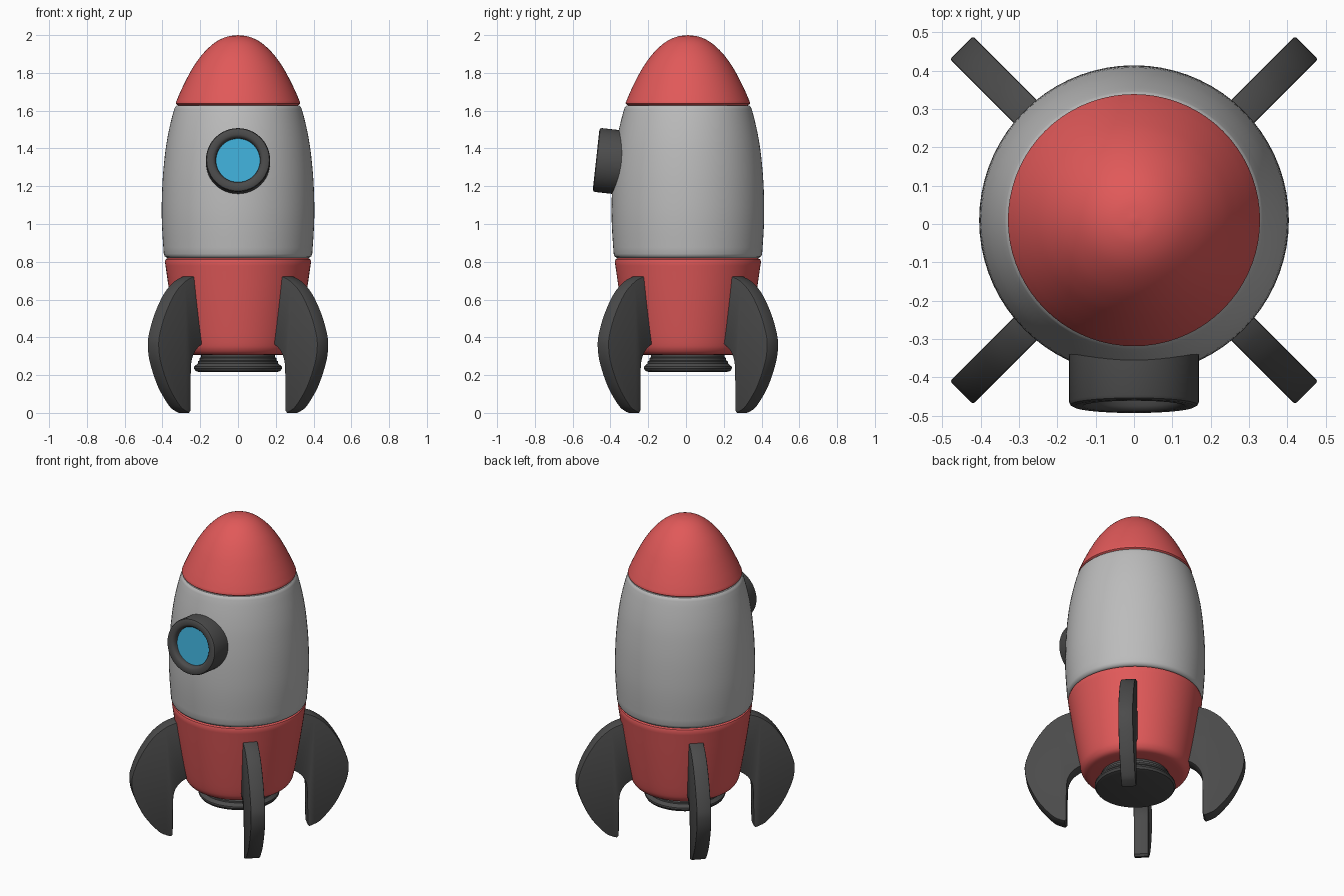
import bpy, bmesh, math
from mathutils import Matrix, Vector

if "Cube" in bpy.data.objects:
    bpy.data.objects.remove(bpy.data.objects["Cube"])

SHIFT = 0.01  # hull axis sits slightly back because the porthole sticks out in front


def material(name, rgb):
    m = bpy.data.materials.new(name)
    m.diffuse_color = (*rgb, 1)
    m.use_nodes = True
    m.node_tree.nodes["Principled BSDF"].inputs["Base Color"].default_value = m.diffuse_color
    return m


RED = material("red", (0.75, 0.10, 0.10))
DARK = material("dark_grey", (0.07, 0.07, 0.07))
BLUE = material("blue", (0.05, 0.42, 0.68))
LIGHT = material("light_grey", (0.5, 0.5, 0.5))


def smooth(points, steps=5):
    """Catmull-Rom curve through 2D points."""
    p = [Vector(q) for q in points]
    p = [2 * p[0] - p[1]] + p + [2 * p[-1] - p[-2]]
    out = []
    for a, b, c, d in zip(p, p[1:], p[2:], p[3:]):
        for i in range(steps):
            t = i / steps
            out.append(0.5 * (2 * b + (c - a) * t + (2 * a - 5 * b + 4 * c - d) * t * t
                              + (3 * b - a - 3 * c + d) * t ** 3))
    return [tuple(v) for v in out] + [tuple(points[-1])]


def finish(bm, name, mat, matrix, angle=35):
    bmesh.ops.recalc_face_normals(bm, faces=bm.faces)
    mesh = bpy.data.meshes.new(name)
    bm.to_mesh(mesh)
    bm.free()
    ob = bpy.data.objects.new(name, mesh)
    bpy.context.collection.objects.link(ob)
    ob.matrix_world = matrix
    mesh.materials.append(mat)
    bpy.ops.object.select_all(action='DESELECT')
    ob.select_set(True)
    bpy.context.view_layer.objects.active = ob
    bpy.ops.object.shade_smooth_by_angle(angle=math.radians(angle))
    return ob


def lathe(name, profile, mat, matrix=Matrix.Translation((0, SHIFT, 0)), closed=False, n=72):
    """Revolve (radius, height) points about the local z axis."""
    bm = bmesh.new()
    vs = [bm.verts.new((r, 0, z)) for r, z in profile]
    pairs = list(zip(vs, vs[1:])) + ([(vs[-1], vs[0])] if closed else [])
    edges = [bm.edges.new(e) for e in pairs]
    bmesh.ops.spin(bm, geom=vs + edges, cent=(0, 0, 0), axis=(0, 0, 1),
                   angle=2 * math.pi, steps=n, use_merge=False)
    bmesh.ops.remove_doubles(bm, verts=bm.verts, dist=1e-5)
    return finish(bm, name, mat, matrix)


# Nose cone
nose = smooth([(0, 2.0), (0.06, 1.991), (0.12, 1.962), (0.18, 1.908), (0.23, 1.842),
               (0.27, 1.772), (0.305, 1.70), (0.329, 1.643)])
lathe("nose_cone", nose + [(0.329, 1.637), (0.32, 1.63), (0.30, 1.62), (0, 1.62)], RED)

# Middle hull
hull = smooth([(0.334, 1.618), (0.347, 1.575), (0.367, 1.49), (0.384, 1.39), (0.398, 1.25),
               (0.404, 1.10), (0.402, 0.98), (0.393, 0.842)], 4)
lathe("hull", [(0, 1.627), (0.325, 1.627)] + hull + [(0.388, 0.829), (0.375, 0.82), (0, 0.82)], LIGHT)

# Tapered tail section
lathe("tail_section", [(0, 0.82), (0.37, 0.82), (0.383, 0.813), (0.387, 0.80)]
      + smooth([(0.384, 0.78), (0.362, 0.63), (0.338, 0.48), (0.318, 0.37), (0.305, 0.333),
                (0.285, 0.313), (0.255, 0.306)], 4) + [(0, 0.306)], RED)

# Engine nozzle with stepped neck
lathe("engine_nozzle", [(0, 0.32), (0.195, 0.32), (0.195, 0.295), (0.203, 0.29), (0.203, 0.278),
                        (0.213, 0.272), (0.213, 0.262), (0.232, 0.245), (0.233, 0.235),
                        (0.225, 0.222), (0.205, 0.216), (0, 0.216)], DARK)

# Porthole ring and glass, tilted to follow the hull
port = Matrix.Translation((0, -0.476, 1.34)) @ Matrix.Rotation(math.radians(90 - 6.3), 4, 'X')
lathe("porthole_ring", [(0.17, -0.15), (0.17, -0.012), (0.166, -0.004), (0.158, 0), (0.135, 0),
                        (0.126, -0.004), (0.118, -0.014), (0.115, -0.04), (0.115, -0.15)],
      DARK, port, closed=True, n=48)
lathe("porthole_glass", [(0, -0.03), (0.118, -0.03), (0.118, -0.10), (0, -0.10)], BLUE, port, n=48)

# Four curved fins on the diagonals, outline in (radius, height)
outer = smooth([(0.375, 0.722), (0.44, 0.695), (0.515, 0.632), (0.585, 0.525), (0.627, 0.42),
                (0.636, 0.35), (0.618, 0.26), (0.558, 0.135), (0.475, 0.035), (0.425, 0.006)], 4)
inner = smooth([(0.395, 0.012), (0.394, 0.10), (0.393, 0.20), (0.388, 0.27), (0.365, 0.32),
                (0.325, 0.355), (0.27, 0.38)], 4)
outline = [(0.27, 0.722)] + outer + [(0.405, 0.0)] + inner
THICK = 0.085
for i, label in enumerate(("back_right", "back_left", "front_left", "front_right")):
    bm = bmesh.new()
    face = bm.faces.new([bm.verts.new((r, -THICK / 2, z)) for r, z in outline])
    ext = bmesh.ops.extrude_face_region(bm, geom=[face])
    bmesh.ops.translate(bm, vec=(0, THICK, 0),
                        verts=[g for g in ext["geom"] if isinstance(g, bmesh.types.BMVert)])
    bmesh.ops.recalc_face_normals(bm, faces=bm.faces)
    rims = [e for e in bm.edges if abs(e.verts[0].co.y - e.verts[1].co.y) < 1e-6]
    bmesh.ops.bevel(bm, geom=rims, offset=0.006, segments=2, profile=0.5, affect='EDGES')
    turn = Matrix.Rotation(math.radians(45 + 90 * i), 4, 'Z')
    finish(bm, "fin_" + label, DARK, Matrix.Translation((0, SHIFT, 0)) @ turn)
